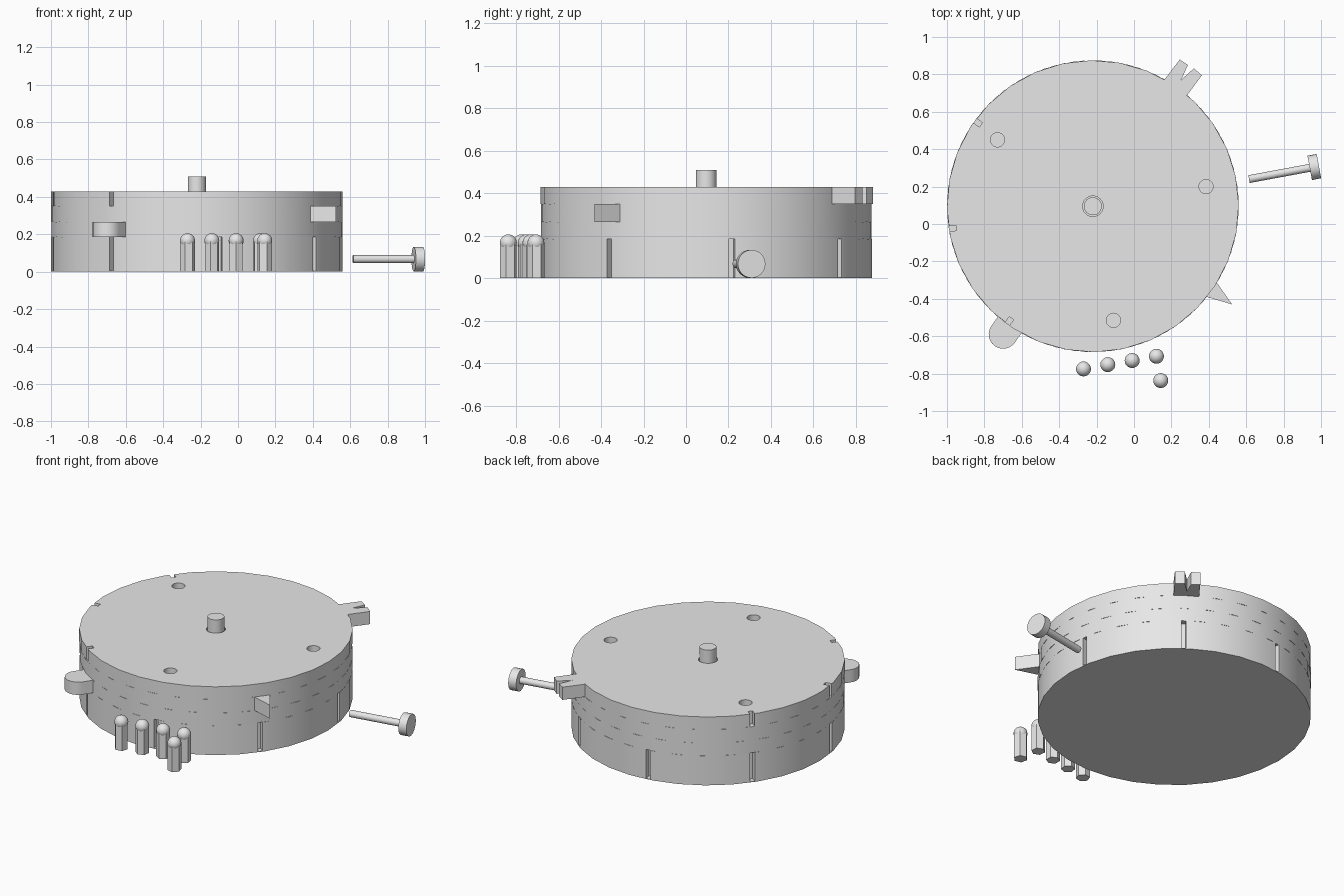
import bpy
import bmesh
from math import cos, sin, pi, radians
from mathutils import Matrix, Vector

cube = bpy.data.objects.get("Cube")
if cube:
    bpy.data.objects.remove(cube, do_unlink=True)

CENTRE = Vector((-0.22, 0.095, 0))
RADIUS = 0.78
LEVELS = [0, 0.185, 0.265, 0.35, 0.43]

grey = bpy.data.materials.new("light_grey")
grey.use_nodes = True
grey.diffuse_color = (0.8, 0.8, 0.8, 1)
grey.node_tree.nodes["Principled BSDF"].inputs["Base Color"].default_value = (0.8, 0.8, 0.8, 1)


def finish(name, bm, smooth=0):
    """Turn a bmesh into a grey object, optionally smooth below an angle."""
    bmesh.ops.recalc_face_normals(bm, faces=bm.faces[:])
    mesh = bpy.data.meshes.new(name)
    bm.to_mesh(mesh)
    bm.free()
    mesh.materials.append(grey)
    obj = bpy.data.objects.new(name, mesh)
    bpy.context.collection.objects.link(obj)
    if smooth:
        shade(obj, smooth)
    return obj


def activate(obj):
    bpy.ops.object.select_all(action='DESELECT')
    obj.select_set(True)
    bpy.context.view_layer.objects.active = obj


def shade(obj, angle):
    activate(obj)
    bpy.ops.object.shade_smooth_by_angle(angle=radians(angle))


def add_prism(bm, points, z0, z1):
    """Extrude an outline between two heights."""
    low = [bm.verts.new((x, y, z0)) for x, y in points]
    high = [bm.verts.new((x, y, z1)) for x, y in points]
    bm.faces.new(low[::-1])
    bm.faces.new(high)
    for i in range(len(low)):
        j = (i + 1) % len(low)
        bm.faces.new((low[i], low[j], high[j], high[i]))


def ring(x, y, r, sides, turn=0.0):
    return [(x + r * cos(turn + 2 * pi * i / sides), y + r * sin(turn + 2 * pi * i / sides))
            for i in range(sides)]


def prism(name, points, z0, z1, smooth=0):
    bm = bmesh.new()
    add_prism(bm, points, z0, z1)
    return finish(name, bm, smooth)


def add_slots(bm, angles, z0, z1, depth=0.04, half=0.014):
    """Radial slot boxes around the rim."""
    for a in angles:
        out = Vector((cos(radians(a)), sin(radians(a))))
        side = Vector((-out.y, out.x)) * half
        mid = CENTRE.xy
        inner, outer = mid + out * (RADIUS - depth), mid + out * (RADIUS + 0.05)
        add_prism(bm, [inner - side, outer - side, outer + side, inner + side], z0, z1)


def cut(obj, bm):
    """Subtract a cutter mesh and discard the cutter."""
    cutter = finish("cutter", bm)
    cutter.hide_render = True
    mod = obj.modifiers.new("cut", 'BOOLEAN')
    mod.operation = 'DIFFERENCE'
    mod.solver = 'EXACT'
    mod.object = cutter
    activate(obj)
    bpy.ops.object.modifier_apply(modifier=mod.name)
    bpy.data.objects.remove(cutter, do_unlink=True)


# Stacked discs, each turned slightly against the one below
names = ["base_drum", "lower_disc", "middle_disc", "top_disc"]
discs = [prism(n, ring(CENTRE.x, CENTRE.y, RADIUS, 32, 0.07 * i), LEVELS[i], LEVELS[i + 1])
         for i, n in enumerate(names)]

# Eight slots round the base drum
bm = bmesh.new()
add_slots(bm, range(9, 369, 45), 0.004, 0.2)
cut(discs[0], bm)

# Slots, screw holes and central bore in the top disc
bm = bmesh.new()
add_slots(bm, (144, 189, 234), 0.34, 0.45)
for x, y, r in ((-0.73, 0.45, 0.038), (0.385, 0.2, 0.038), (-0.11, -0.515, 0.038),
                (CENTRE.x, CENTRE.y, 0.055)):
    add_prism(bm, ring(x, y, r, 24), 0.34, 0.45)
cut(discs[3], bm)
for disc in discs:
    shade(disc, 25)

# Central spindle
prism("spindle", ring(CENTRE.x, CENTRE.y, 0.048, 24), 0.3, 0.51, 30)

# Lower disc: rounded tab
axis = Vector((0.57, 0.82))
side = Vector((-axis.y, axis.x)) * 0.077
tip = Vector((-0.7, -0.59))
arc = [tip + side * cos(pi * i / 12) - axis * 0.077 * sin(pi * i / 12) for i in range(13)]
prism("rounded_tab", arc + [tip - side + axis * 0.15, tip + side + axis * 0.15],
      LEVELS[1], LEVELS[2], 30)

# Middle disc: pointed tab
prism("pointed_tab", [(0.34, -0.37), (0.39, -0.39), (0.525, -0.43), (0.44, -0.31), (0.4, -0.27)],
      LEVELS[2], LEVELS[3])

# Top disc: notched tab
prism("notched_tab", [(0.1, 0.7), (0.165, 0.775), (0.245, 0.88), (0.288, 0.85), (0.252, 0.77),
                      (0.32, 0.832), (0.363, 0.795), (0.285, 0.69), (0.22, 0.61)],
      LEVELS[3], LEVELS[4])

# Loose hexagonal pins with ball tops
pins = [(-0.27, -0.775), (-0.14, -0.752), (-0.01, -0.73), (0.12, -0.707), (0.143, -0.837)]
for i, (x, y) in enumerate(pins):
    prism(f"pin_shaft_{i + 1}", ring(x, y, 0.04, 6, 0.2 + 0.15 * i), 0, 0.17)
    bm = bmesh.new()
    bmesh.ops.create_uvsphere(bm, u_segments=20, v_segments=12, radius=0.04,
                              matrix=Matrix.Translation((x, y, 0.166)))
    finish(f"pin_ball_{i + 1}", bm, 40)


# Loose bolt lying beside the drum
def bolt_part(name, r, length, along):
    turn = Matrix.Rotation(radians(10.5), 4, 'Z')
    place = Matrix.Translation((0.615, 0.24, 0.067)) @ turn @ Matrix.Translation((along, 0, 0))
    bm = bmesh.new()
    bmesh.ops.create_cone(bm, cap_ends=True, segments=24, radius1=r, radius2=r, depth=length,
                          matrix=place @ Matrix.Rotation(pi / 2, 4, 'Y'))
    finish(name, bm, 30)


bolt_part("bolt_shaft", 0.021, 0.34, 0.17)
bolt_part("bolt_head", 0.066, 0.05, 0.355)
